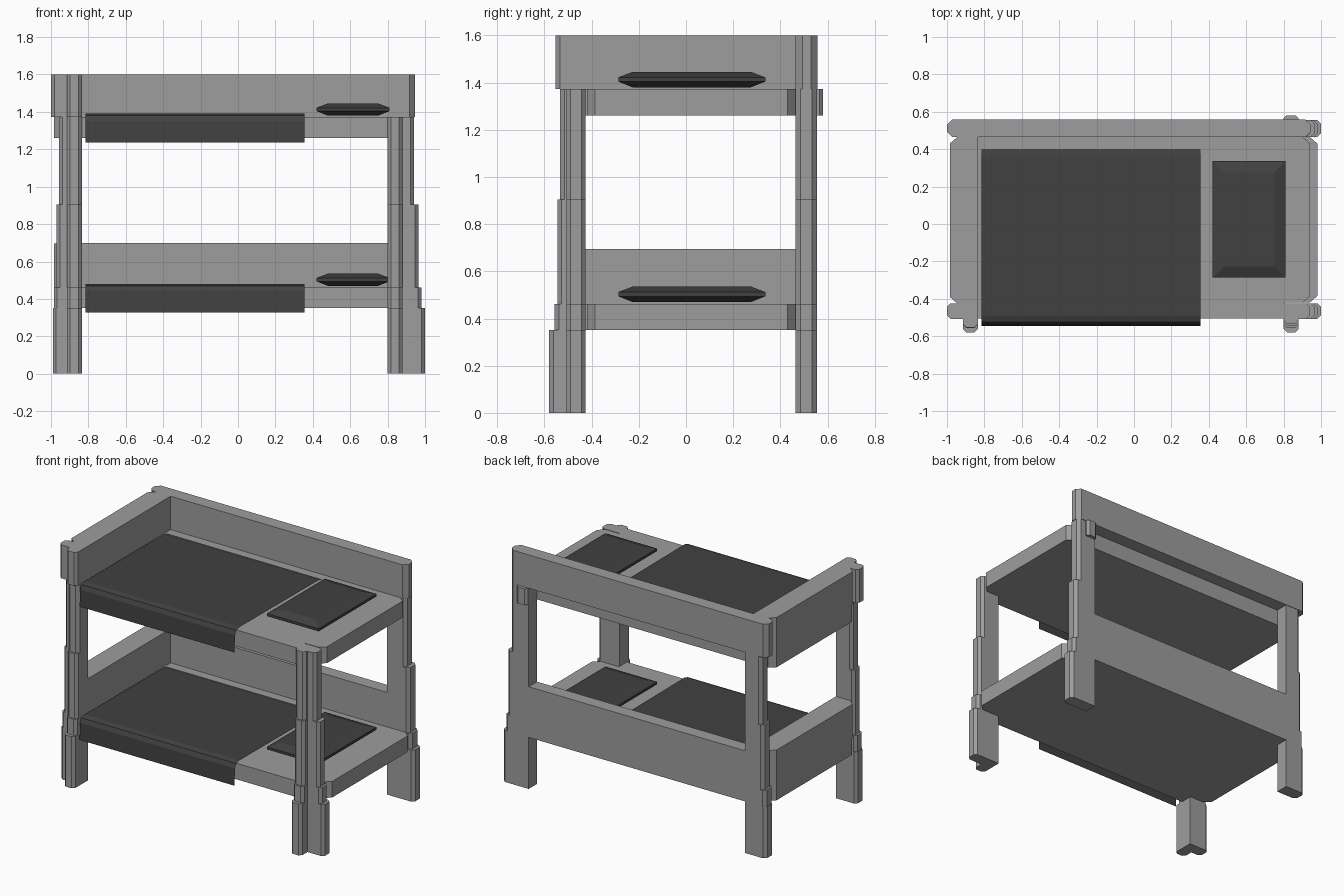
import bpy
import bmesh

cube = bpy.data.objects.get("Cube")
if cube:
    bpy.data.objects.remove(cube, do_unlink=True)


def make_material(name, rgb):
    mat = bpy.data.materials.new(name)
    mat.use_nodes = True
    mat.diffuse_color = (*rgb, 1)
    mat.node_tree.nodes["Principled BSDF"].inputs["Base Color"].default_value = (*rgb, 1)
    return mat


GREY = make_material("grey frame", (0.34, 0.34, 0.34))
DARK = make_material("dark bedding", (0.052, 0.052, 0.052))


def finish(bm, name, mat, closed=True):
    if closed:
        bmesh.ops.recalc_face_normals(bm, faces=bm.faces)
    mesh = bpy.data.meshes.new(name)
    bm.to_mesh(mesh)
    bm.free()
    mesh.materials.append(mat)
    obj = bpy.data.objects.new(name, mesh)
    bpy.context.collection.objects.link(obj)
    return obj


def loft(bm, rings):
    """Join equal-length rings of points and cap both ends."""
    loops = [[bm.verts.new(p) for p in ring] for ring in rings]
    for low, high in zip(loops, loops[1:]):
        for i in range(len(low)):
            j = (i + 1) % len(low)
            bm.faces.new((low[i], low[j], high[j], high[i]))
    bm.faces.new(loops[0][::-1])
    bm.faces.new(loops[-1])


def prism(bm, outline, z0, z1):
    loft(bm, [[(x, y, z) for x, y in outline] for z in (z0, z1)])


def rect(x0, x1, y0, y1):
    return [(x0, y0), (x1, y0), (x1, y1), (x0, y1)]


def end_block(inner, outer, y0, y1, cx, cy):
    """Rectangle whose two outer corners are chamfered."""
    s = 1 if outer > inner else -1
    return [(inner, y0), (outer - s * cx, y0), (outer, y0 + cy),
            (outer, y1 - cy), (outer - s * cx, y1), (inner, y1)]


def corner_outline(s, inner, mid, outer, front, c=0.018):
    """L-shaped post section, for the side given by s."""
    back, step = -0.425, -0.507
    pts = [(inner, back), (outer - c, back), (outer, back - c), (outer, step + c),
           (outer - c, step), (mid, step), (mid, front + c), (mid - c, front),
           (inner + c, front), (inner, front + c)]
    return [(s * x, y) for x, y in pts]


# Heights shared by the whole frame
LOW, LOW_TOP, WAIST, HIGH, HIGH_TOP, TOP = 0.352, 0.462, 0.905, 1.26, 1.372, 1.6
LEVELS = [0, LOW, LOW_TOP, WAIST, HIGH_TOP, TOP]
FRONTS = [-0.58, -0.557, -0.545, -0.533, -0.553]
LEFT_X = [1.0, 0.98, 0.965, 0.94]
RIGHT_X = [0.99, 0.985, 0.97, 0.957, 1.0]

# Stepped front posts; the right one carries on up to the guard rail
for name, s, inner, outers in (("left_front_post", 1, 0.80, LEFT_X),
                               ("right_front_post", -1, 0.835, RIGHT_X)):
    bm = bmesh.new()
    for i, outer in enumerate(outers):
        prism(bm, corner_outline(s, inner, inner + 0.08, outer, FRONTS[i]),
              LEVELS[i], LEVELS[i + 1])
    finish(bm, name, GREY)

# Stepped back posts
for name, s, inner, outers in (("left_back_post", 1, 0.80, LEFT_X),
                               ("right_back_post", -1, 0.835, RIGHT_X[:4])):
    bm = bmesh.new()
    for i, outer in enumerate(outers):
        prism(bm, end_block(s * inner, s * outer, 0.465, 0.555, s * 0.02, 0.02)
              if s > 0 else end_block(-inner, -outer, 0.465, 0.555, 0.02, 0.02),
              LEVELS[i], LEVELS[i + 1])
    finish(bm, name, GREY)

# Small stub behind the left back post
bm = bmesh.new()
prism(bm, [(0.80, 0.55), (0.88, 0.55), (0.88, 0.565), (0.865, 0.58),
           (0.815, 0.58), (0.80, 0.565)], HIGH, HIGH_TOP)
finish(bm, "back_post_stub", GREY)

# Bed bases, their ends standing out between the posts
for name, end, z0, z1 in (("lower_base", 0.98, LOW, LOW_TOP),
                          ("upper_base", 0.942, HIGH, HIGH_TOP)):
    left = end_block(0.80, end, -0.42, 0.465, 0.04, 0.035)
    right = end_block(-0.835, -0.985, -0.42, 0.465, 0.04, 0.035)
    bm = bmesh.new()
    prism(bm, [(-0.835, -0.505), (0.80, -0.505)] + left + right[::-1], z0, z1)
    finish(bm, name, GREY)

# Boards along the right end
for name, z0, z1 in (("lower_end_board", LOW_TOP, 0.695),
                     ("upper_end_board", HIGH_TOP, TOP)):
    bm = bmesh.new()
    prism(bm, end_block(-0.835, -0.985, -0.425, 0.465, 0.04, 0.035), z0, z1)
    finish(bm, name, GREY)

# Boards along the back
bm = bmesh.new()
prism(bm, rect(-0.835, 0.80, 0.465, 0.555), LOW, 0.698)
finish(bm, "lower_back_board", GREY)
bm = bmesh.new()
c = 0.028
prism(bm, [(-1 + c, 0.465), (0.945 - c, 0.465), (0.945, 0.465 + c), (0.945, 0.558 - c),
           (0.945 - c, 0.558), (-1 + c, 0.558), (-1, 0.558 - c), (-1, 0.465 + c)],
      HIGH_TOP, TOP)
finish(bm, "upper_back_board", GREY)

# Bedding, the same on both bases
for name, z in (("lower", LOW_TOP), ("upper", HIGH_TOP)):
    # Thin blanket folding down over the front edge
    bm = bmesh.new()
    profile = [(0.40, 0.004), (0.36, 0.012), (-0.49, 0.018), (-0.525, 0.008),
               (-0.54, -0.02), (-0.545, -0.135)]
    rows = [[bm.verts.new((x, y, z + h)) for x in (-0.815, 0.355)] for y, h in profile]
    for a, b in zip(rows, rows[1:]):
        bm.faces.new((a[0], b[0], b[1], a[1]))
    finish(bm, name + "_blanket", DARK, closed=False)

    # Pillow with tapered top and bottom
    bm = bmesh.new()
    rings = []
    for inset, h in ((0.06, 0.008), (0.0, 0.032), (0.0, 0.05), (0.06, 0.073)):
        outline = rect(0.42 + inset, 0.81 - inset, -0.287 + inset, 0.336 - inset)
        rings.append([(x, y, z + h) for x, y in outline])
    loft(bm, rings)
    finish(bm, name + "_pillow", DARK)
